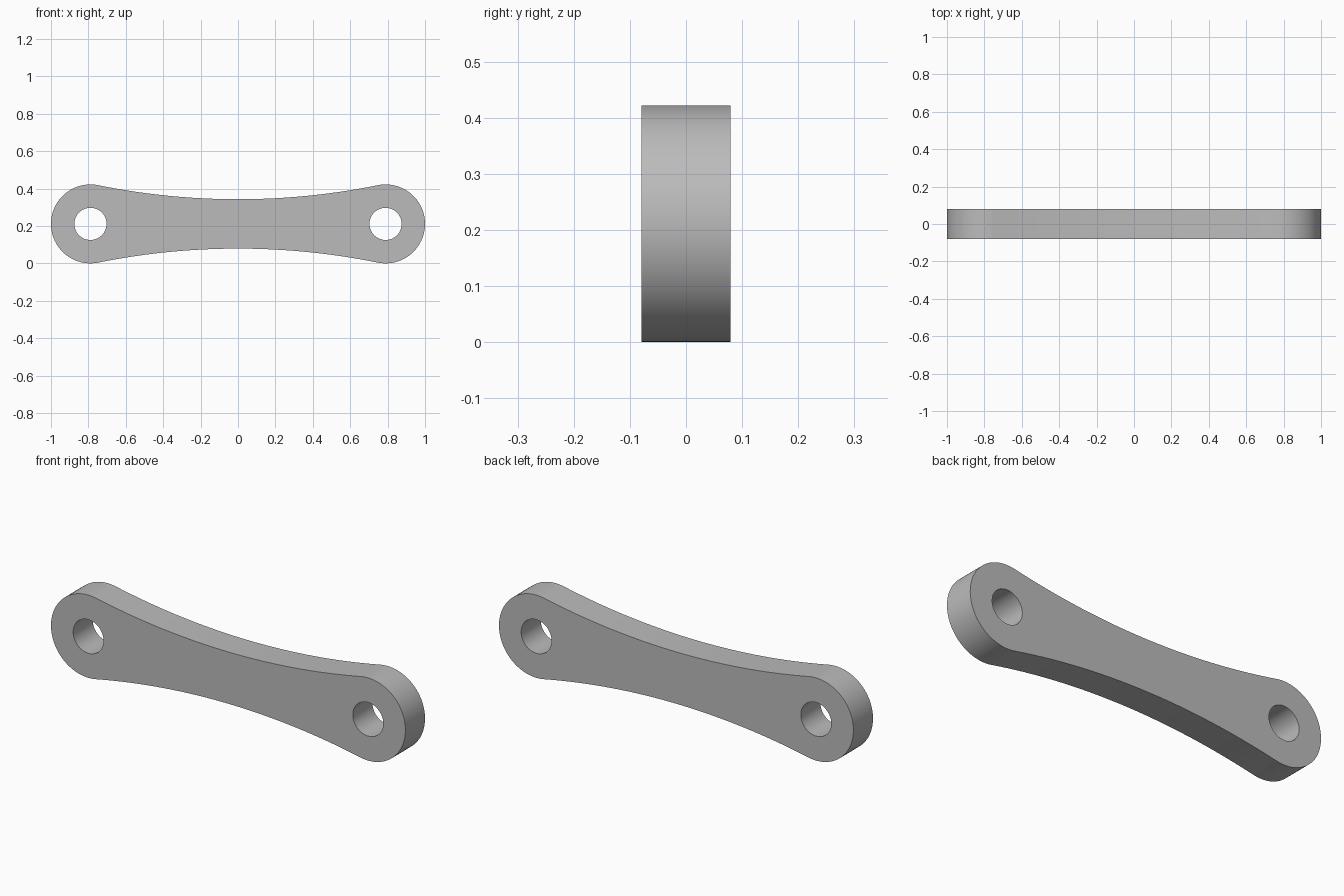
import bpy, bmesh, math

cube = bpy.data.objects.get("Cube")
if cube:
    bpy.data.objects.remove(cube, do_unlink=True)

# Main dimensions
END_R = 0.211
END_X = 1 - END_R
HOLE_R = 0.086
WAIST = 0.132
HALF_DEPTH = 0.079

# Concave side arc, tangent to both end circles
gap = END_R - WAIST
arc_z = (END_X ** 2 - gap ** 2) / (2 * gap)
arc_r = arc_z - WAIST
tilt = math.atan2(END_X, arc_z)


def arc(cx, cz, r, start, end, steps):
    """Points on an arc, without the last one."""
    return [(cx + r * math.cos(start + (end - start) * i / steps),
             cz + r * math.sin(start + (end - start) * i / steps))
            for i in range(steps)]


# Outline, counter-clockwise: right end, top waist, left end, bottom waist
quarter = math.pi / 2
half = quarter + tilt
outline = (arc(END_X, 0, END_R, -half, half, 48)
           + arc(0, arc_z, arc_r, tilt - quarter, -tilt - quarter, 40)
           + arc(-END_X, 0, END_R, math.pi - half, math.pi + half, 48)
           + arc(0, -arc_z, arc_r, quarter + tilt, quarter - tilt, 40))
holes = [arc(s * END_X, 0, HOLE_R, 0, 2 * math.pi, 48) for s in (-1, 1)]

# Flat plate with two holes, then extruded through its depth
bm = bmesh.new()
for loop in [outline] + holes:
    verts = [bm.verts.new((x, -HALF_DEPTH, z + END_R)) for x, z in loop]
    for i, v in enumerate(verts):
        bm.edges.new((v, verts[(i + 1) % len(verts)]))
bmesh.ops.triangle_fill(bm, edges=bm.edges[:], use_beauty=True,
                        normal=(0, -1, 0))
result = bmesh.ops.extrude_face_region(bm, geom=bm.faces[:],
                                       use_keep_orig=True)
moved = [g for g in result["geom"] if isinstance(g, bmesh.types.BMVert)]
bmesh.ops.translate(bm, verts=moved, vec=(0, 2 * HALF_DEPTH, 0))
bmesh.ops.recalc_face_normals(bm, faces=bm.faces[:])

mesh = bpy.data.meshes.new("link_bar")
bm.to_mesh(mesh)
bm.free()
link_bar = bpy.data.objects.new("link_bar", mesh)
bpy.context.collection.objects.link(link_bar)

# Plain grey material
grey = bpy.data.materials.new("plain grey")
grey.use_nodes = True
colour = (0.5, 0.5, 0.5, 1)
grey.diffuse_color = colour
grey.node_tree.nodes["Principled BSDF"].inputs["Base Color"].default_value = colour
mesh.materials.append(grey)

# Smooth curved walls, sharp rims
bpy.ops.object.select_all(action="DESELECT")
link_bar.select_set(True)
bpy.context.view_layer.objects.active = link_bar
bpy.ops.object.shade_smooth_by_angle(angle=math.radians(30))
